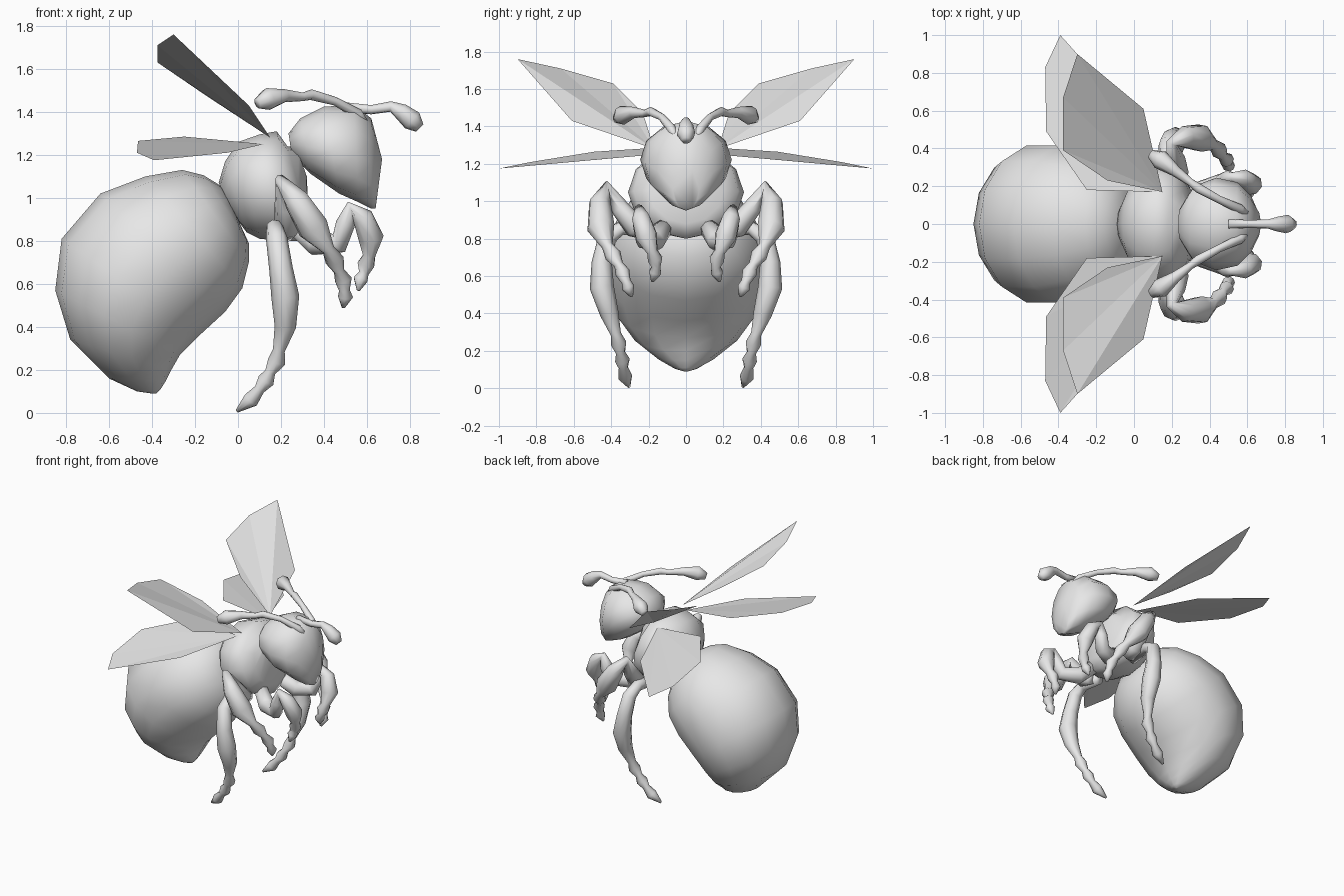
import bpy, bmesh, math
from mathutils import Vector

grey = bpy.data.materials.new("plain grey")
grey.diffuse_color = (0.8, 0.8, 0.8, 1)


def finish(name, bm, smooth=True, mirror=False):
    """Turn a bmesh into a named object, optionally mirrored across y."""
    if smooth:
        bmesh.ops.recalc_face_normals(bm, faces=bm.faces)
    for f in bm.faces:
        f.smooth = smooth
    me = bpy.data.meshes.new(name)
    bm.to_mesh(me)
    bm.free()
    me.materials.append(grey)
    ob = bpy.data.objects.new(name, me)
    bpy.context.collection.objects.link(ob)
    if mirror:
        m = ob.modifiers.new("mirror", 'MIRROR')
        m.use_axis = (False, True, False)
        m.use_mirror_merge = False
    return ob


def skin(bm, rings):
    """Bridge a list of point rings and cap both ends."""
    vs = [[bm.verts.new(p) for p in r] for r in rings]
    n = len(vs[0])
    for a, b in zip(vs, vs[1:]):
        for i in range(n):
            j = (i + 1) % n
            bm.faces.new((a[i], a[j], b[j], b[i]))
    bm.faces.new(vs[0])
    bm.faces.new(vs[-1])


def body(name, sections, n=12):
    """Loft elliptical sections given as top x, z, bottom x, z and half width."""
    rings = []
    for tx, tz, bx, bz, w in sections:
        t, b = Vector((tx, 0, tz)), Vector((bx, 0, bz))
        c, u = (t + b) / 2, (t - b) / 2
        rings.append([c + u * math.cos(2 * math.pi * i / n)
                      + Vector((0, w * math.sin(2 * math.pi * i / n), 0))
                      for i in range(n)])
    bm = bmesh.new()
    skin(bm, rings)
    return finish(name, bm)


def limb(name, path, mirror=True, n=8):
    """Tapered tube through points x, y, z, radius."""
    pts = [Vector(p[:3]) for p in path]
    rings = []
    ref = Vector((0.3, 1, 0.2))
    for i, p in enumerate(pts):
        t = (pts[min(i + 1, len(pts) - 1)] - pts[max(i - 1, 0)]).normalized()
        ref = (ref - t * ref.dot(t)).normalized()
        v = t.cross(ref)
        rings.append([p + path[i][3] * (ref * math.cos(2 * math.pi * k / n)
                                        + v * math.sin(2 * math.pi * k / n))
                      for k in range(n)])
    bm = bmesh.new()
    skin(bm, rings)
    return finish(name, bm, mirror=mirror)


def wing(name, pts):
    """Thin flat-sided sheet fanned out from its root point."""
    bm = bmesh.new()
    vs = [bm.verts.new(p) for p in pts]
    for i in range(1, len(vs) - 1):
        bm.faces.new((vs[0], vs[i], vs[i + 1]))
    return finish(name, bm, smooth=False, mirror=True)


# Body: abdomen curling down to a tip, thorax, head
body("abdomen", [
    (-0.07, 1.05, 0.00, 0.90, 0.10),
    (-0.16, 1.105, 0.05, 0.79, 0.20),
    (-0.26, 1.13, 0.05, 0.70, 0.29),
    (-0.43, 1.10, 0.02, 0.58, 0.38),
    (-0.64, 1.02, -0.06, 0.47, 0.425),
    (-0.82, 0.81, -0.18, 0.36, 0.425),
    (-0.85, 0.57, -0.27, 0.27, 0.38),
    (-0.78, 0.34, -0.31, 0.20, 0.28),
    (-0.60, 0.16, -0.335, 0.15, 0.15),
    (-0.47, 0.10, -0.36, 0.11, 0.06),
    (-0.40, 0.09, -0.38, 0.09, 0.01)], n=14)
body("thorax", [
    (-0.09, 1.07, 0.01, 0.88, 0.12),
    (-0.06, 1.17, 0.04, 0.84, 0.20),
    (0.00, 1.26, 0.10, 0.81, 0.28),
    (0.10, 1.295, 0.20, 0.80, 0.31),
    (0.18, 1.31, 0.30, 0.80, 0.28),
    (0.23, 1.24, 0.33, 0.88, 0.20),
    (0.27, 1.24, 0.32, 1.10, 0.10)])
body("head", [
    (0.235, 1.30, 0.25, 1.20, 0.08),
    (0.29, 1.37, 0.34, 1.11, 0.20),
    (0.40, 1.425, 0.47, 1.02, 0.245),
    (0.54, 1.43, 0.56, 0.98, 0.22),
    (0.62, 1.37, 0.62, 0.95, 0.15),
    (0.67, 1.18, 0.64, 0.95, 0.07)])

# Feelers: a swept-back pair and one in the centre
limb("side_feelers", [
    (0.60, 0.05, 1.33, 0.02), (0.56, 0.08, 1.39, 0.025),
    (0.45, 0.13, 1.45, 0.02), (0.34, 0.19, 1.48, 0.025),
    (0.30, 0.22, 1.47, 0.02), (0.22, 0.28, 1.475, 0.03),
    (0.14, 0.34, 1.46, 0.052), (0.09, 0.37, 1.44, 0.025)])
limb("centre_feeler", [
    (0.50, 0, 1.42, 0.025), (0.62, 0, 1.41, 0.022),
    (0.71, 0, 1.425, 0.025), (0.76, 0, 1.40, 0.04),
    (0.81, 0, 1.36, 0.05), (0.845, 0, 1.325, 0.025)], mirror=False)

# Wings
wing("fore_wings", [
    (0.15, 0.17, 1.28), (0.05, 0.61, 1.43), (-0.30, 0.90, 1.76),
    (-0.375, 0.67, 1.71), (-0.375, 0.39, 1.63), (-0.14, 0.23, 1.47)])
wing("hind_wings", [
    (0.12, 0.17, 1.25), (-0.05, 0.62, 1.21), (-0.39, 1.00, 1.175),
    (-0.47, 0.83, 1.21), (-0.465, 0.49, 1.265), (-0.25, 0.18, 1.285)])

# Legs, each from the hip to the segmented foot
limb("hind_legs", [
    (0.17, 0.18, 0.84, 0.04), (0.17, 0.34, 0.86, 0.04),
    (0.18, 0.42, 0.81, 0.05), (0.20, 0.45, 0.67, 0.055),
    (0.22, 0.45, 0.54, 0.065), (0.22, 0.41, 0.40, 0.05),
    (0.19, 0.375, 0.29, 0.028), (0.18, 0.36, 0.24, 0.042),
    (0.15, 0.35, 0.19, 0.025), (0.13, 0.34, 0.15, 0.04),
    (0.10, 0.335, 0.11, 0.025), (0.06, 0.325, 0.06, 0.038),
    (-0.005, 0.305, 0.008, 0.008)])
limb("middle_legs", [
    (0.22, 0.20, 0.83, 0.04), (0.23, 0.27, 0.86, 0.06),
    (0.22, 0.35, 0.96, 0.05), (0.20, 0.43, 1.08, 0.03),
    (0.27, 0.46, 0.99, 0.06), (0.35, 0.455, 0.86, 0.075),
    (0.42, 0.42, 0.76, 0.03), (0.45, 0.39, 0.71, 0.045),
    (0.47, 0.36, 0.66, 0.025), (0.49, 0.34, 0.62, 0.04),
    (0.495, 0.32, 0.57, 0.025), (0.50, 0.31, 0.54, 0.035),
    (0.49, 0.29, 0.49, 0.008)])
limb("front_legs", [
    (0.28, 0.12, 0.86, 0.05), (0.36, 0.17, 0.79, 0.06),
    (0.47, 0.22, 0.79, 0.05), (0.50, 0.24, 0.88, 0.045),
    (0.52, 0.25, 0.96, 0.025), (0.58, 0.24, 0.91, 0.05),
    (0.62, 0.21, 0.81, 0.06), (0.61, 0.18, 0.73, 0.03),
    (0.595, 0.165, 0.69, 0.042), (0.585, 0.16, 0.65, 0.025),
    (0.57, 0.165, 0.62, 0.035), (0.56, 0.18, 0.57, 0.008)])
